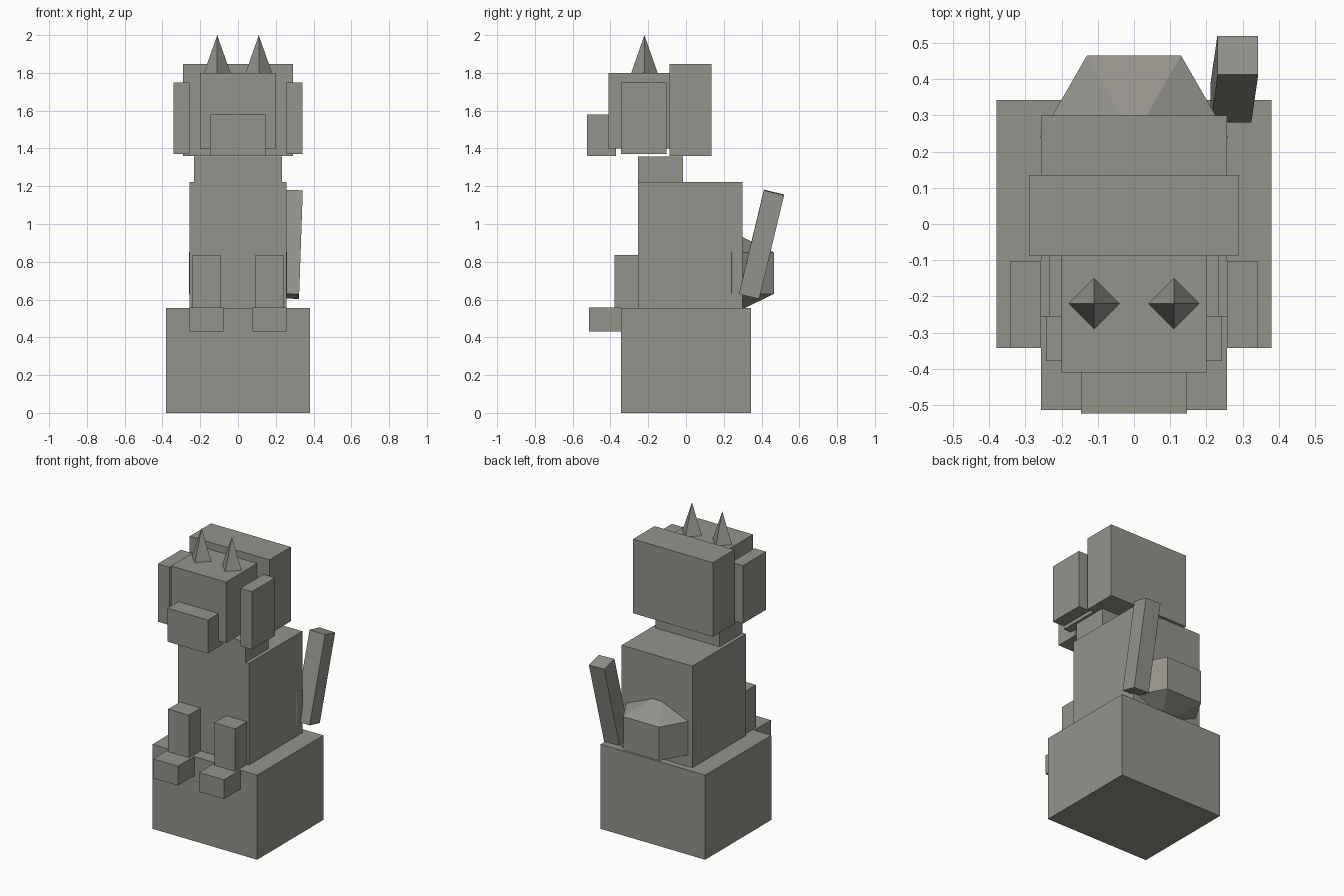
import bpy
from math import radians

cube = bpy.data.objects.get("Cube")
if cube:
    bpy.data.objects.remove(cube, do_unlink=True)

stone = bpy.data.materials.new("warm_grey_stone")
stone.use_nodes = True
colour = (0.30, 0.29, 0.26, 1)
stone.diffuse_color = colour
stone.node_tree.nodes["Principled BSDF"].inputs["Base Color"].default_value = colour


def finish(name):
    ob = bpy.context.object
    ob.name = name
    ob.data.materials.append(stone)
    return ob


def box(name, x, y, z):
    """Box spanning the given (low, high) ranges."""
    spans = (x, y, z)
    bpy.ops.mesh.primitive_cube_add(size=1, location=[(a + b) / 2 for a, b in spans])
    ob = finish(name)
    ob.scale = [b - a for a, b in spans]
    return ob


# Plinth and torso
box("plinth", (-.38, .38), (-.343, .343), (0, .555))
box("torso", (-.257, .257), (-.255, .30), (.555, 1.222))
box("neck", (-.233, .233), (-.255, -.015), (1.222, 1.357))

# Head
box("head", (-.20, .20), (-.41, -.087), (1.40, 1.80))
box("muzzle", (-.147, .147), (-.523, -.37), (1.36, 1.58))
box("mane", (-.29, .29), (-.087, .135), (1.36, 1.847))

# Paired parts
for side, s in (("left", 1), ("right", -1)):
    def pair(name, x, y, z):
        box(side + "_" + name, sorted((s * x[0], s * x[1])), y, z)

    pair("ear", (.257, .342), (-.343, -.103), (1.37, 1.75))
    pair("front_leg", (.093, .243), (-.378, -.255), (.555, .836))
    pair("front_foot", (.077, .257), (-.513, -.343), (.43, .557))
    bpy.ops.mesh.primitive_cone_add(vertices=4, radius1=.07, depth=.2,
                                    location=(s * .11, -.22, 1.90))
    finish(side + "_horn")

# Faceted haunches
bpy.ops.mesh.primitive_uv_sphere_add(segments=6, ring_count=3, radius=.3,
                                     location=(0, .24, .74), rotation=(0, 0, radians(90)))
finish("haunches").scale.z = .733

# Leaning tail
tail = box("tail", (.221, .333), (.345, .455), (.61, 1.175))
tail.rotation_euler = (radians(-13.5), radians(2), 0)
